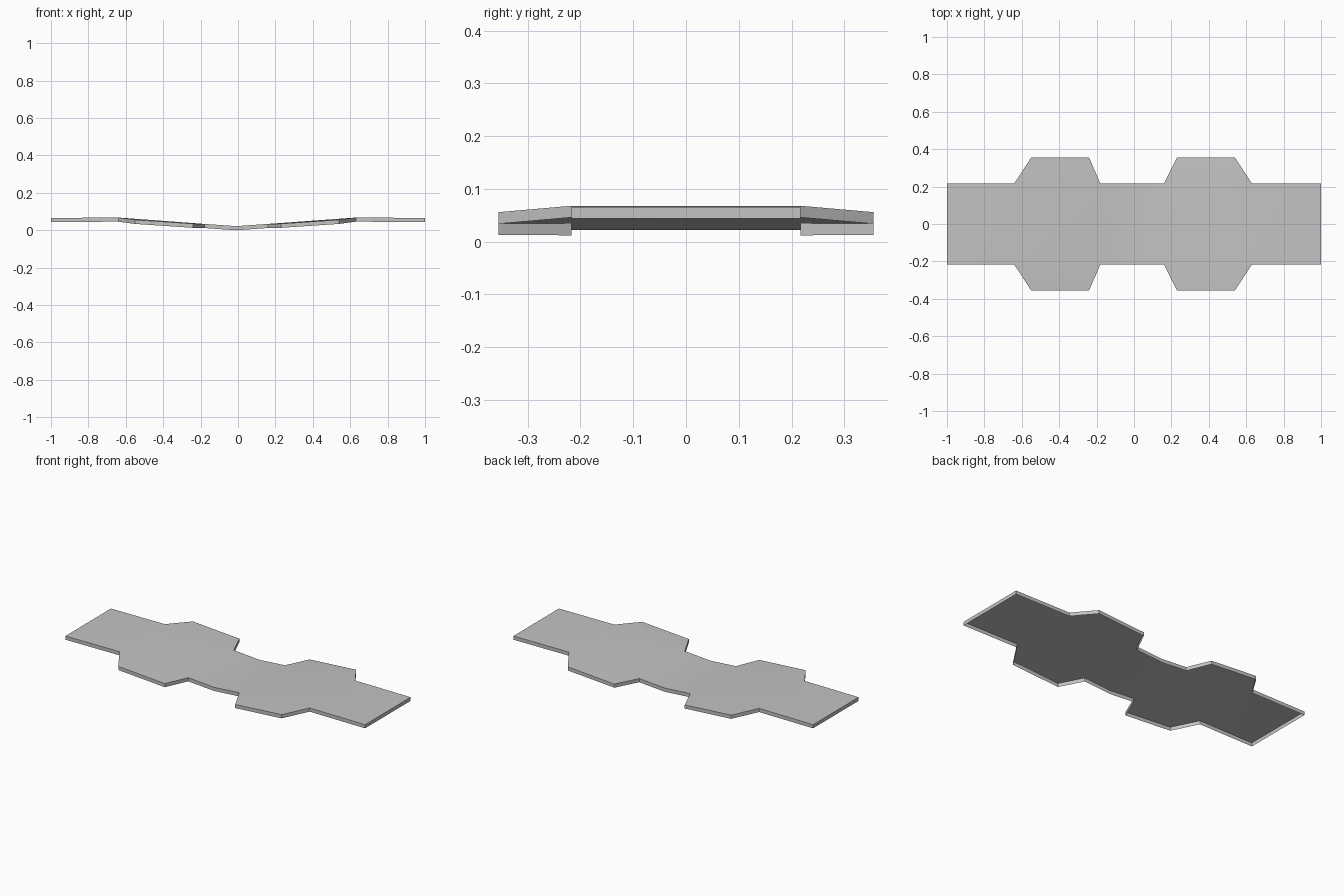
import bpy
import bmesh

cube = bpy.data.objects.get("Cube")
if cube:
    bpy.data.objects.remove(cube)

HALF_WIDTH = 0.217
TIP_WIDTH = 0.355
SKIRT = 0.022

# One flat grey material
grey = bpy.data.materials.new("plain_grey")
grey.use_nodes = True
colour = (0.55, 0.55, 0.55, 1)
grey.diffuse_color = colour
grey.node_tree.nodes["Principled BSDF"].inputs["Base Color"].default_value = colour

# Lengthwise profile of the plate: (x, top height)
profile = [(-1, 0.066), (-0.64, 0.068), (-0.18, 0.034), (-0.01, 0.022),
           (0.16, 0.034), (0.63, 0.068), (1, 0.066)]
# Side tabs: profile stations they hang from, and their outer corners
tabs = [(1, 2, (-0.55, 0.056), (-0.24, 0.035)),
        (4, 5, (0.23, 0.035), (0.54, 0.056))]

bm = bmesh.new()
rows = {s: [bm.verts.new((x, s * HALF_WIDTH, z)) for x, z in profile]
        for s in (-1, 1)}

# Central strip
for i in range(len(profile) - 1):
    bm.faces.new((rows[-1][i], rows[-1][i + 1], rows[1][i + 1], rows[1][i]))

# Tapered tabs on both long sides
for side, row in rows.items():
    for a, b, corner_a, corner_b in tabs:
        tip_a, tip_b = [bm.verts.new((x, side * TIP_WIDTH, z))
                        for x, z in (corner_a, corner_b)]
        loop = [row[a], row[b], tip_b, tip_a]
        bm.faces.new(loop if side > 0 else loop[::-1])

# Thin skirt around the rim, open underneath
rim = [e for e in bm.edges if e.is_boundary]
skirt = bmesh.ops.extrude_edge_only(bm, edges=rim)["geom"]
lower = [g for g in skirt if isinstance(g, bmesh.types.BMVert)]
bmesh.ops.translate(bm, verts=lower, vec=(0, 0, -SKIRT))

# Outward normals
bmesh.ops.recalc_face_normals(bm, faces=bm.faces[:])
bm.faces.ensure_lookup_table()
if bm.faces[0].normal.z < 0:
    bmesh.ops.reverse_faces(bm, faces=bm.faces[:])

mesh = bpy.data.meshes.new("bent_plate")
bm.to_mesh(mesh)
bm.free()
mesh.materials.append(grey)
plate = bpy.data.objects.new("bent_plate", mesh)
bpy.context.collection.objects.link(plate)

# Gentle bends look smooth, rim stays sharp
bpy.context.view_layer.objects.active = plate
plate.select_set(True)
bpy.ops.object.shade_smooth_by_angle()
